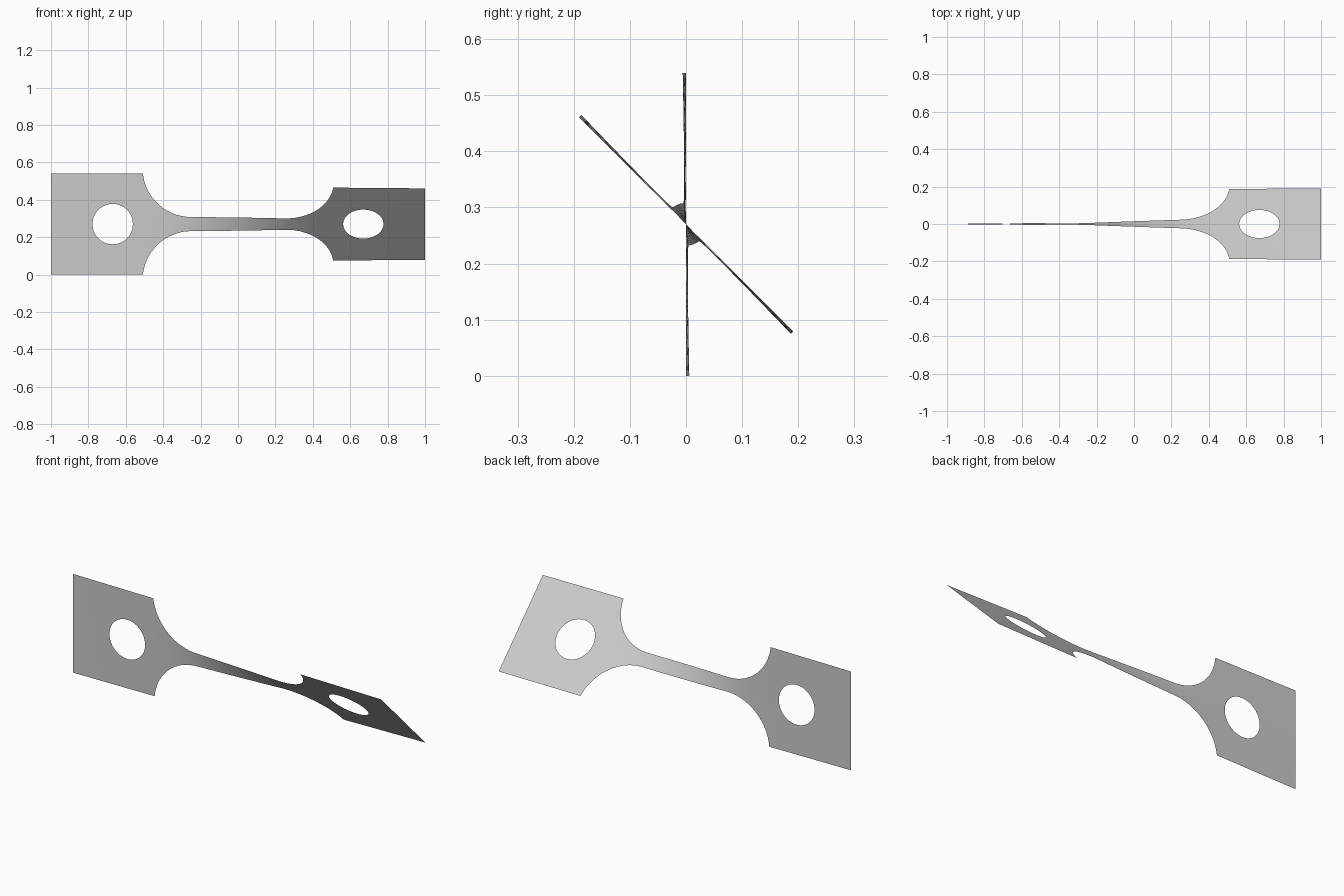
import bpy, bmesh, math
from mathutils import Vector

cube = bpy.data.objects.get("Cube")
if cube:
    bpy.data.objects.remove(cube)

HALF_LEN, HALF_W, NECK_W = 1.0, 0.27, 0.038
NECK_END, FILLET = 0.25, 0.26          # straight neck half length, fillet radius
HOLE_X, HOLE_R = 0.67, 0.108
TWIST = math.radians(45)
SIDE, RINGS = 16, 6                    # segments per tab side, rings round a hole
TAB_X = NECK_END + math.sqrt(FILLET**2 - (NECK_W + FILLET - HALF_W)**2)


def half_width(x):
    d = abs(x) - NECK_END
    if d <= 0:
        return NECK_W
    if abs(x) >= TAB_X - 1e-9:
        return HALF_W
    return NECK_W + FILLET - math.sqrt(FILLET**2 - d * d)


# Twist builds up fastest where the strip is narrow
STEPS = 800
total = [0.0]
for i in range(STEPS):
    x = -HALF_LEN + (i + 0.5) * 2 * HALF_LEN / STEPS
    total.append(total[-1] + half_width(x) ** -1.6)


def twist_at(x):
    t = (x + HALF_LEN) / (2 * HALF_LEN) * STEPS
    i = max(0, min(STEPS - 1, int(t)))
    return TWIST * (total[i] + (t - i) * (total[i + 1] - total[i])) / total[-1]


def add_rows(bm, rows):
    """Join rows of equal length with quads."""
    verts = [[bm.verts.new((x, 0, z)) for x, z in row] for row in rows]
    for a, b in zip(verts, verts[1:]):
        for k in range(len(a) - 1):
            bm.faces.new((a[k], b[k], b[k + 1], a[k + 1]))


def add_tab(bm, side):
    """Square tab with a round hole, as rings from hole to outline."""
    corners = [(TAB_X, -HALF_W), (HALF_LEN, -HALF_W), (HALF_LEN, HALF_W), (TAB_X, HALF_W)]
    outline = []
    for k in range(4):
        a, b = Vector(corners[k]), Vector(corners[(k + 1) % 4])
        outline += [a.lerp(b, j / SIDE) for j in range(SIDE)]
    outline.append(outline[0])
    centre = Vector((HOLE_X, 0))
    hole = [centre + (p - centre).normalized() * HOLE_R for p in outline]
    rows = []
    for r in range(RINGS + 1):
        ring = [h.lerp(o, r / RINGS) for h, o in zip(hole, outline)]
        rows.append([(side * p.x, p.y) for p in ring])
    add_rows(bm, rows)


bm = bmesh.new()
add_tab(bm, -1)
add_tab(bm, 1)

# Neck and fillets, with columns closer together toward the steep fillet ends
fillet = [NECK_END + (TAB_X - NECK_END) * math.sin(math.pi / 2 * k / 20) for k in range(1, 21)]
neck = [-NECK_END + 2 * NECK_END * k / 40 for k in range(41)]
columns = [-x for x in reversed(fillet)] + neck + fillet
add_rows(bm, [[(x, half_width(x) * (2 * k / SIDE - 1)) for k in range(SIDE + 1)]
              for x in columns])
bmesh.ops.remove_doubles(bm, verts=bm.verts, dist=1e-5)

# Face the flat sheet forward, then twist it about its long axis
for f in bm.faces:
    f.normal_update()
    if f.normal.y > 0:
        f.normal_flip()
for v in bm.verts:
    a, w = twist_at(v.co.x), v.co.z
    v.co.y = -w * math.sin(a)
    v.co.z = HALF_W + w * math.cos(a)
bm.normal_update()

mesh = bpy.data.meshes.new("twisted_strip")
bm.to_mesh(mesh)
bm.free()
mesh.shade_smooth()
strip = bpy.data.objects.new("twisted_strip", mesh)
bpy.context.collection.objects.link(strip)

# Plain grey finish
grey = bpy.data.materials.new("light_grey")
grey.use_nodes = True
colour = (0.6, 0.6, 0.6, 1)
grey.diffuse_color = colour
grey.node_tree.nodes["Principled BSDF"].inputs["Base Color"].default_value = colour
mesh.materials.append(grey)
